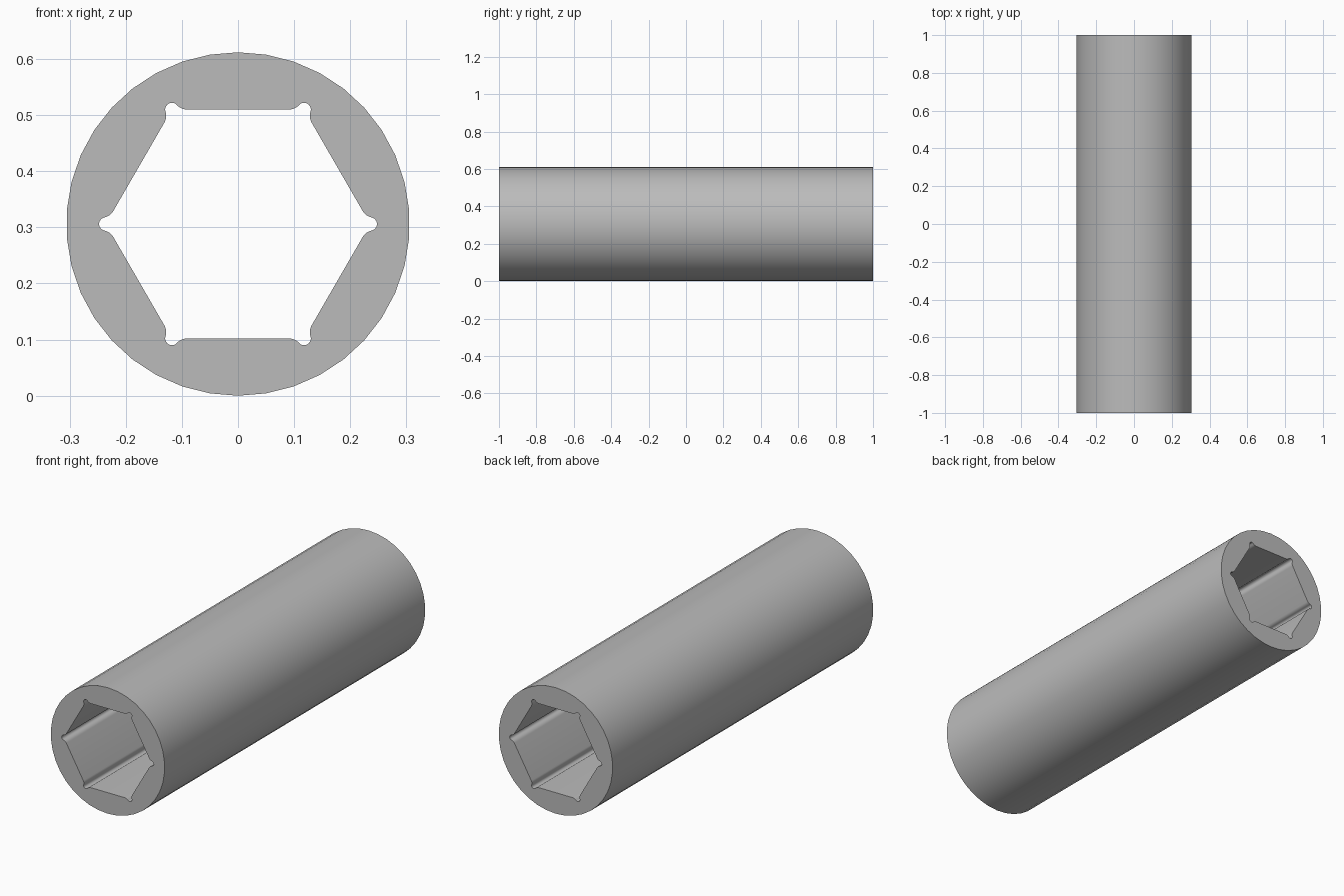
import bpy, bmesh
from math import sin, cos, pi, radians, sqrt, atan2
from mathutils import Vector, Matrix

cube = bpy.data.objects.get("Cube")
if cube:
    bpy.data.objects.remove(cube, do_unlink=True)

LENGTH = 2.0
OUTER_R, OUTER_SIDES = 0.306, 38
CORNER_R = 0.204 / cos(pi / 6)      # hexagon centre to corner
RELIEF_R = 0.012                    # round relief at each corner
REACH = 0.027                       # corner to start of the fillet along a flat
FILLET_R = (REACH ** 2 - RELIEF_R ** 2) / (2 * RELIEF_R)

steel = bpy.data.materials.new("steel grey")
steel.use_nodes = True
colour = (0.5, 0.5, 0.5, 1)
steel.diffuse_color = colour
steel.node_tree.nodes["Principled BSDF"].inputs["Base Color"].default_value = colour


def arc(centre, radius, start, end, steps):
    angles = [start + (end - start) * i / steps for i in range(steps + 1)]
    return [centre + radius * Vector((cos(a), sin(a))) for a in angles]


def corner_profile():
    """Fillet, round relief and mirrored fillet, about a corner pointing along +x."""
    along = Vector((cos(radians(120)), -sin(radians(120))))
    normal = Vector((cos(radians(30)), -sin(radians(30))))
    centre = along * REACH + normal * FILLET_R
    meet = atan2(-centre.y, -centre.x)
    fillet = arc(centre, FILLET_R, radians(150), meet, 5)
    opening = atan2(centre.y, centre.x)
    relief = arc(Vector((0, 0)), RELIEF_R, opening, -opening, 12)
    mirrored = [Vector((p.x, -p.y)) for p in reversed(fillet)]
    return fillet + relief[1:-1] + mirrored


# Outer circle with a vertex at the top, and the relieved hexagon inside it
outer = [OUTER_R * Vector((sin(2 * pi * i / OUTER_SIDES), cos(2 * pi * i / OUTER_SIDES)))
         for i in range(OUTER_SIDES)]
inner = []
for k in range(6):
    turn = Matrix.Rotation(k * pi / 3, 2)
    inner += [turn @ (p + Vector((CORNER_R, 0))) for p in corner_profile()]

# End face between both loops, extruded along the length
bm = bmesh.new()
edges = []
for loop in (outer, inner):
    verts = [bm.verts.new((p.x, -LENGTH / 2, p.y + OUTER_R)) for p in loop]
    edges += [bm.edges.new((v, verts[i - 1])) for i, v in enumerate(verts)]
bmesh.ops.triangle_fill(bm, edges=edges, use_beauty=True)
front = bm.faces[:]
extruded = bmesh.ops.extrude_face_region(bm, geom=front, use_keep_orig=True)
moved = [g for g in extruded["geom"] if isinstance(g, bmesh.types.BMVert)]
bmesh.ops.translate(bm, verts=moved, vec=(0, LENGTH, 0))
bmesh.ops.recalc_face_normals(bm, faces=bm.faces)

mesh = bpy.data.meshes.new("hex_bore_sleeve")
bm.to_mesh(mesh)
bm.free()
mesh.materials.append(steel)
sleeve = bpy.data.objects.new("hex_bore_sleeve", mesh)
bpy.context.collection.objects.link(sleeve)

bpy.ops.object.select_all(action='DESELECT')
sleeve.select_set(True)
bpy.context.view_layer.objects.active = sleeve
bpy.ops.object.shade_smooth_by_angle(angle=radians(30))
